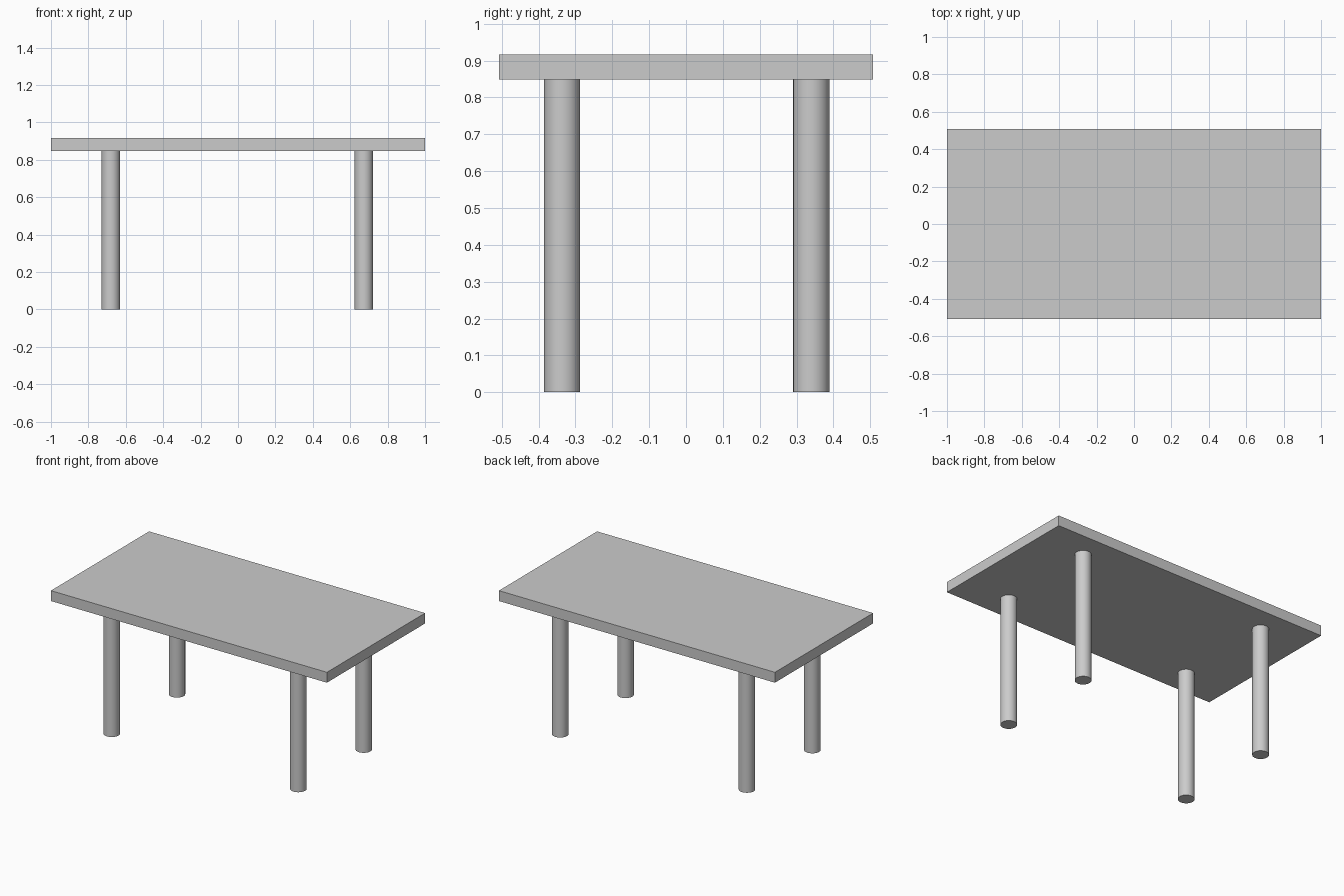
import bpy
import math

cube = bpy.data.objects.get("Cube")
if cube:
    bpy.data.objects.remove(cube, do_unlink=True)

# Single plain grey for the whole table
grey = bpy.data.materials.new("light_grey")
grey.use_nodes = True
colour = (0.6, 0.6, 0.6, 1)
grey.diffuse_color = colour
grey.node_tree.nodes["Principled BSDF"].inputs["Base Color"].default_value = colour

HEIGHT, TOP_THICKNESS, DEPTH = 0.916, 0.068, 1.016
LEG_RADIUS = 0.049
LEG_LENGTH = HEIGHT - TOP_THICKNESS


def finish(name):
    obj = bpy.context.object
    obj.name = name
    obj.data.materials.append(grey)
    bpy.ops.object.transform_apply(location=False, rotation=False, scale=True)
    return obj


# Flat slab top
bpy.ops.mesh.primitive_cube_add(size=1, location=(0, 0, HEIGHT - TOP_THICKNESS / 2))
bpy.context.object.scale = (2, DEPTH, TOP_THICKNESS)
finish("table_top")

# Four round legs, standing slightly off centre
for side, x in (("right", -0.68), ("left", 0.673)):
    for end, y in (("front", -0.336), ("back", 0.34)):
        bpy.ops.mesh.primitive_cylinder_add(
            vertices=48, radius=LEG_RADIUS, depth=LEG_LENGTH,
            location=(x, y, LEG_LENGTH / 2))
        finish(f"{end}_{side}_leg")
        bpy.ops.object.shade_smooth_by_angle(angle=math.radians(30))
